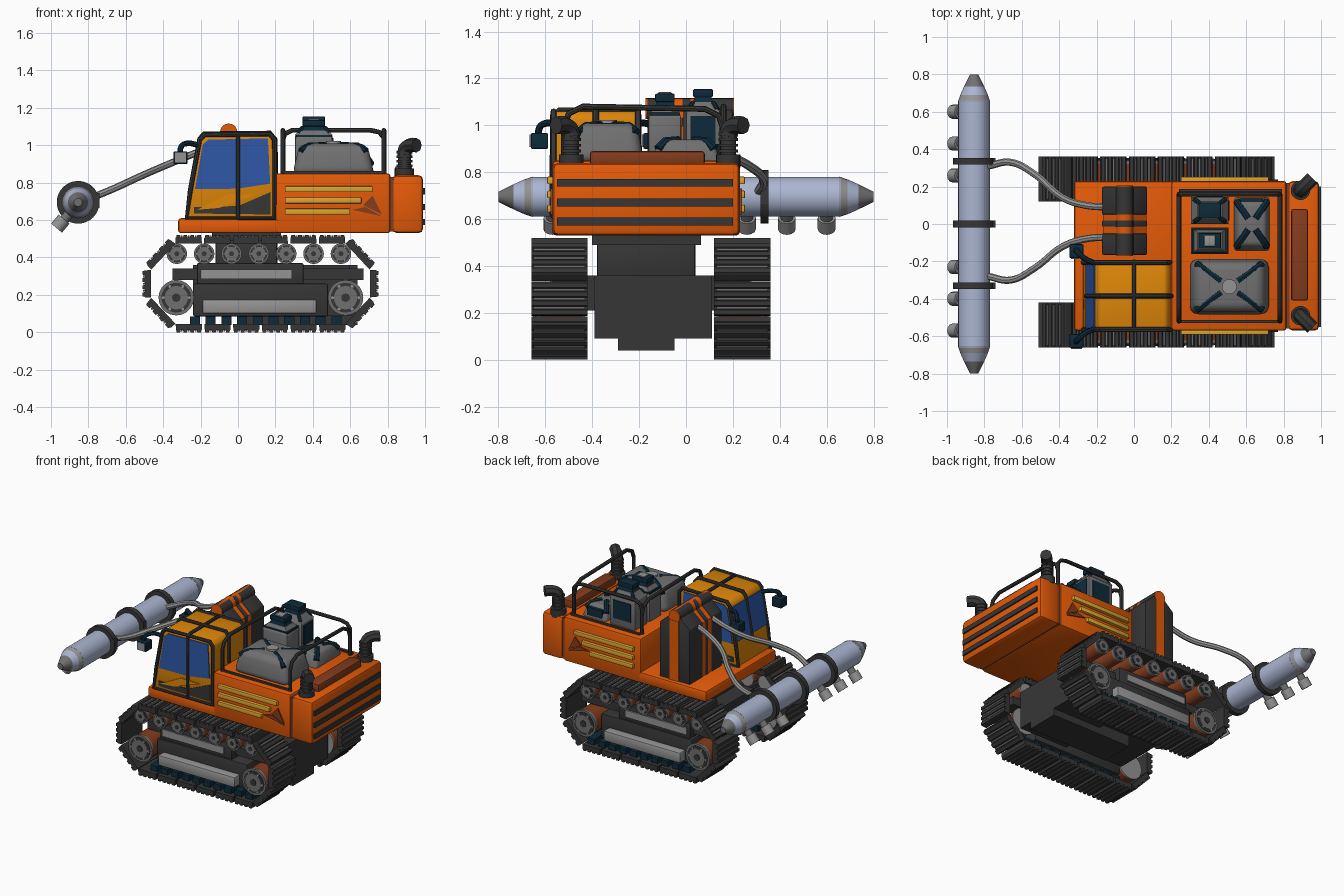
import bpy, bmesh, math
from mathutils import Vector

if "Cube" in bpy.data.objects:
    bpy.data.objects.remove(bpy.data.objects["Cube"])


def mat(name, r, g, b):
    m = bpy.data.materials.new(name)
    m.diffuse_color = [(c / 255 / 12.92 if c < 11 else ((c / 255 + .055) / 1.055) ** 2.4) for c in (r, g, b)] + [1]
    m.use_nodes = True
    m.node_tree.nodes["Principled BSDF"].inputs["Base Color"].default_value = m.diffuse_color
    return m


ORANGE = mat("orange paint", 228, 90, 8)
AMBER = mat("amber paint", 222, 134, 8)
DARK = mat("dark rubber", 54, 54, 54)
TEAL = mat("dark teal", 14, 42, 58)
GREY = mat("mid grey", 112, 112, 112)
LIGHT = mat("light grey", 148, 148, 148)
PALE = mat("pale blue metal", 172, 182, 210)
BROWN = mat("rust brown", 132, 60, 30)
YELLOW = mat("yellow trim", 220, 165, 50)
GLASS = mat("blue glass", 46, 88, 168)


def finish(name, bm, m, smooth=False):
    bmesh.ops.recalc_face_normals(bm, faces=bm.faces)
    me = bpy.data.meshes.new(name)
    bm.to_mesh(me)
    bm.free()
    me.materials.append(m)
    if smooth:
        me.shade_smooth()
        me.set_sharp_from_angle(angle=math.radians(40))
    ob = bpy.data.objects.new(name, me)
    bpy.context.collection.objects.link(ob)
    return ob


def box(name, x, y, z, m, bevel=0, taper=1.0, seg=2):
    """Box from (min, max) ranges; taper scales the top."""
    bm = bmesh.new()
    bmesh.ops.create_cube(bm, size=1)
    for v in bm.verts:
        k = taper if v.co.z > 0 else 1
        v.co = [(r[0] + r[1]) / 2 + c * (r[1] - r[0]) * s for r, c, s in zip((x, y, z), v.co, (k, k, 1))]
    if bevel:
        bmesh.ops.bevel(bm, geom=bm.edges[:], offset=bevel, segments=seg, profile=.5, affect='EDGES')
    return finish(name, bm, m, bevel > 0)


def prism(name, pts, y0, y1, m, bevel=0):
    """Profile in x/z pushed along y."""
    bm = bmesh.new()
    a, b = [[bm.verts.new((p[0], y, p[1])) for p in pts] for y in (y0, y1)]
    bm.faces.new(a)
    bm.faces.new(b[::-1])
    n = len(pts)
    for i in range(n):
        bm.faces.new((a[i], b[i], b[(i + 1) % n], a[(i + 1) % n]))
    if bevel:
        bmesh.ops.bevel(bm, geom=bm.edges[:], offset=bevel, segments=2, profile=.5, affect='EDGES')
    return finish(name, bm, m, bevel > 0)


def cyl(name, p, q, r, m, r2=None, seg=20):
    p, q = Vector(p), Vector(q)
    bm = bmesh.new()
    bmesh.ops.create_cone(bm, cap_ends=True, segments=seg, radius1=r, radius2=r if r2 is None else r2, depth=(q - p).length)
    rot = (q - p).to_track_quat('Z', 'Y').to_matrix().to_4x4()
    rot.translation = (p + q) / 2
    bm.transform(rot)
    return finish(name, bm, m, True)


def tube(name, pts, r, m, smooth=False, cyclic=False):
    cu = bpy.data.curves.new(name, 'CURVE')
    cu.dimensions, cu.bevel_depth, cu.bevel_resolution, cu.use_fill_caps = '3D', r, 2, True
    cu.resolution_u = 6
    sp = cu.splines.new('BEZIER' if smooth else 'POLY')
    items = sp.bezier_points if smooth else sp.points
    items.add(len(pts) - 1)
    for it, p in zip(items, pts):
        it.co = p if smooth else (*p, 1)
        if smooth:
            it.handle_left_type = it.handle_right_type = 'AUTO'
    sp.use_cyclic_u = cyclic
    tmp = bpy.data.objects.new(name + "_path", cu)
    bpy.context.collection.objects.link(tmp)
    bm = bmesh.new()
    bm.from_mesh(bpy.data.meshes.new_from_object(tmp.evaluated_get(bpy.context.evaluated_depsgraph_get())))
    bpy.data.objects.remove(tmp)
    return finish(name, bm, m, True)


# Tracks: ridged plates around an eight sided loop
loop = [(-.34, .03), (.58, .03), (.72, .18), (.72, .34), (.58, .49), (-.34, .49), (-.48, .34), (-.48, .18)]
for yc, s in ((-.54, -1), (.24, 1)):
    for i, a in enumerate(loop):
        a, b = Vector(a), Vector(loop[(i + 1) % 8])
        n = 6 if i in (0, 4) else 1
        step = (b - a) / n
        L, d = step.length, step.normalized()
        out = Vector((d.y, -d.x))
        for k in range(n):
            o = a + step * k
            prof = [(.04, -.015), (.96, -.015), (.96, .015)]
            for t in (.86, .62, .38, .14):
                prof += [(t + .08, .018), (t + .06, .03), (t - .06, .03), (t - .08, .018)]
            prism("track_plate", [o + d * L * u + out * h for u, h in prof], yc - .12, yc + .12, DARK)
            for t in (.26, .5, .74):
                strip = [(t - .03, .01), (t + .03, .01), (t + .03, .027), (t - .03, .027)]
                prism("track_rib", [o + d * L * u + out * h for u, h in strip], yc - .11, yc + .11, GREY)

    def side(v):  # distance outward from the track middle
        return yc + s * v

    # Drive wheels and rollers
    wheels = [(-.33, .185, .095), (.575, .185, .095)] + [(-.327 + .1462 * k, .42, .055) for k in range(7)]
    for x, z, r in wheels:
        cyl("wheel_axle", (x, side(-.10), z), (x, side(.085), z), r * .94, BROWN)
        cyl("wheel_back", (x, side(-.11), z), (x, side(-.10), z), r, LIGHT)
        cyl("wheel_rim", (x, side(.08), z), (x, side(.10), z), r, GREY)
        cyl("wheel_ring", (x, side(.10), z), (x, side(.104), z), r * .84, DARK)
        cyl("wheel_disc", (x, side(.10), z), (x, side(.108), z), r * .66, GREY)
        cyl("wheel_hub", (x, side(.10), z), (x, side(.112), z), r * .25, DARK, seg=8)
        for k in range(6):
            g = k * math.pi / 3
            cx, cz = x + math.cos(g) * r * .74, z + math.sin(g) * r * .74
            cyl("wheel_bolt", (cx, side(.10), cz), (cx, side(.11), cz), r * .09, LIGHT, seg=6)

    # Side frame with panels and lower rollers
    def span(u, v):
        return sorted((side(u), side(v)))
    box("track_beam", (-.35, .67), span(-.11, -.01), (.28, .34), DARK)
    box("upper_frame", (-.22, .35), span(-.11, .03), (.25, .37), DARK, .008)
    box("upper_panel", (-.20, .29), span(.0, .04), (.285, .335), LIGHT)
    box("lower_frame", (-.24, .48), span(-.11, .04), (.085, .26), DARK, .008)
    box("lower_panel", (-.19, .42), span(.0, .10), (.10, .175), LIGHT, .01)
    for k in range(10):
        x = -.23 + k * .084
        box("lower_roller", (x - .027, x + .027), span(-.09, .09), (.04, .085), TEAL)

# Undercarriage and turntable
box("center_frame", (-.24, .60), (-.43, .13), (.21, .36), DARK)
box("center_block", (.25, .64), (-.39, .11), (.09, .36), DARK)
box("center_belly", (-.22, .30), (-.39, .11), (.12, .25), DARK)
box("belly_pan", (.0, .64), (-.29, -.05), (.04, .12), DARK)
box("turntable", (-.12, .21), (-.38, .04), (.35, .50), DARK, .01)
box("turntable_flange", (-.14, .23), (-.40, .065), (.49, .535), DARK)

# House: deck, engine body and counterweight
box("deck", (-.32, .22), (-.57, .23), (.53, .61), ORANGE, .015)
box("engine_body", (.20, .815), (-.57, .23), (.53, .85), ORANGE, .015)
box("body_gap", (.80, .84), (-.56, .22), (.54, .83), BROWN)
box("counterweight", (.825, .99), (-.57, .23), (.53, .84), ORANGE, .025)
box("rear_cover", (.84, .93), (-.41, .08), (.83, .89), BROWN, .012)
for z in (.59, .67, .755):
    box("rear_slot", (.98, 1.0), (-.55, .20), (z - .017, z + .017), DARK)
for s in (-1, 1):
    y = -.17 + s * .40
    for x1, z in ((.72, .765), (.66, .705), (.60, .645)):
        box("side_grille", (.25, x1), sorted((y - s * .01, y + s * .022)), (z - .016, z + .016), YELLOW, .005)
    for pts in ([(.61, .655), (.77, .62), (.68, .67)], [(.67, .68), (.77, .63), (.72, .73)]):
        prism("side_vent", pts, y, y + s * .008, BROWN)
    box("deck_trim", (.24, .79), (-.17 + s * .35 - .008, -.17 + s * .35 + .008), (.845, .862), DARK)
    # Exhaust with ribbed stack and elbow
    y = -.155 + s * .335
    cyl("exhaust_base", (.89, y, .82), (.89, y, .875), .052, DARK)
    cyl("exhaust_stack", (.89, y, .85), (.89, y, .97), .034, DARK)
    for k in range(4):
        cyl("exhaust_rib", (.89, y, .885 + k * .024), (.89, y, .897 + k * .024), .042, DARK)
    tube("exhaust_elbow", [(.89, y, .94), (.895, y + s * .005, .98), (.92, y + s * .03, 1.0), (.955, y + s * .065, 1.0)], .038, DARK, True)

# Engine tanks and covers on the deck
def straps(x, y, z, inset, drop, r=.018):
    """Four bands running out from the middle of a cover."""
    cx, cy = sum(x) / 2, sum(y) / 2
    for a in x:
        for b in y:
            path = [(cx + (a - cx) * f, cy + (b - cy) * f, z - h) for f, h in ((.2, 0), (inset, .004), (inset + .2, drop))]
            tube("cover_strap", path, r, TEAL)


box("large_cover", (.29, .73), (-.49, -.18), (.84, 1.01), GREY, .045, .82, 4)
straps((.29, .73), (-.49, -.18), 1.0, .6, .03)
cyl("cover_cap", (.51, -.335, 1.0), (.51, -.335, 1.022), .04, LIGHT)
box("small_cover", (.53, .73), (-.15, .15), (.84, .94), GREY, .02, .75)
straps((.53, .73), (-.15, .15), .934, .6, .035, .02)
box("cover_panel", (.57, .69), (.10, .142), (.86, .92), TEAL)
for y0, y1, top in ((0, .145, 1.06), (-.16, -.02, 1.04)):
    c = (y0 + y1) / 2
    box("tank", (.305, .505), (y0, y1), (.84, top), GREY, .01)
    box("tank_top", (.305, .505), (y0, y1), (top - .005, top + .04), GREY, 0, .65)
    box("tank_cap", (.34, .47), (c - .045, c + .045), (top + .03, top + .06), TEAL, 0, .8)
    box("tank_lid", (.345, .465), (c - .042, c + .042), (top + .06, top + .095), TEAL, .006)
box("tank_panel", (.335, .475), (.05, .151), (.90, 1.03), TEAL)
box("tank_rear_panel", (.45, .511), (.02, .125), (.90, 1.04), TEAL)
straps((.305, .505), (0, .145), 1.095, .62, .03, .013)
box("tank_rim", (.31, .50), (-.155, -.025), (1.03, 1.055), TEAL)
box("filler_plug", (.375, .435), (-.12, -.06), (1.12, 1.142), LIGHT, .006)

# Guard rails
tube("side_rail", [(.24, .16, .85), (.24, .16, 1.03), (.25, .16, 1.06), (.29, .16, 1.08), (.71, .16, 1.08), (.755, .16, 1.07), (.78, .16, 1.04), (.78, .16, .85)], .013, DARK)
for x in (.24, .78):
    tube("cross_rail", [(x, -.52, .85), (x, -.52, 1.0), (x, -.50, 1.05), (x, -.44, 1.08), (x, .08, 1.07), (x, .14, 1.04), (x, .16, .98), (x, .16, .85)], .013, DARK)

# Cab with glass, lower panels and tube frame
cab = [(-.275, .61), (-.255, .76), (-.205, 1.03), (-.18, 1.055), (.17, 1.06), (.195, 1.03), (.195, .61)]
prism("cab", cab, -.565, -.205, AMBER, .012)
for y, s in ((-.565, -1), (-.205, 1)):
    e = y + s * .006
    prism("side_window", [(-.23, .765), (-.188, 1.005), (-.16, 1.03), (.16, 1.037), (.172, .795), (.0, .768)], y, e, GLASS)
    prism("side_lower_panel", [(-.235, .635), (-.235, .67), (.0, .675), (.175, .75), (.175, .63)], y, e, DARK)
    prism("side_stripe", [(-.22, .655), (-.1, .665), (.09, .735), (-.05, .74)], y, e + s * .002, AMBER)
    tube("cab_frame", [(x, y, z) for x, z in cab], .013, DARK, cyclic=True)
prism("front_window", [(-.252, .78), (-.208, 1.015), (-.214, 1.016), (-.258, .78)], -.555, -.215, GLASS)
tube("roof_bar", [(-.255, -.385, .76), (-.205, -.385, 1.035), (-.18, -.385, 1.062), (.17, -.385, 1.066), (.2, -.385, 1.03), (.2, -.385, .85)], .013, DARK)
tube("cab_hoop", [(0, -.57, .61), (0, -.57, 1.04), (0, -.54, 1.065), (0, -.23, 1.065), (0, -.2, 1.04), (0, -.2, .61)], .012, DARK)

# Mirrors
for y, s in ((-.56, -1), (-.21, 1)):
    m = y + s * .065
    tube("mirror_arm", [(-.21, y, 1.0), (-.27, y + s * .03, 1.01), (-.305, m, .99), (-.305, m, .93)], .015, TEAL, True)
    box("mirror", (-.345, -.27), (m - .037, m + .037), (.90, .967), TEAL, .006)
    box("mirror_glass", (-.338, -.277), (m - .042, m - .036), (.908, .96), LIGHT)

# Striped mast with hinge pin
mast = [(-.17, .60), (-.17, 1.0), (-.09, 1.07), (-.01, 1.07), (.07, 1.0), (.07, .60)]
core = [(-.05 + (x + .05) * .97, z - .005) for x, z in mast]
prism("mast_core", core, -.15, .18, ORANGE)
for y0, y1 in ((-.165, -.05), (-.015, .02), (.05, .20)):
    prism("mast_plate", mast, y0, y1, DARK, .008)
    cyl("mast_hinge", (-.05, y0, 1.07), (-.05, y1, 1.07), .046, DARK)
cyl("mast_pin", (-.05, -.172, 1.072), (-.05, .205, 1.072), .044, ORANGE)
box("mast_side_stripe", (-.085, -.015), (.198, .207), (.61, 1.04), ORANGE)

# Spray boom: body, tips, clamps and nozzles
bx, bz = -.855, .695
cyl("boom_body", (bx, -.66, bz), (bx, .66, bz), .085, PALE, seg=32)
for s in (-1, 1):
    cyl("boom_collar", (bx, s * .655, bz), (bx, s * .69, bz), .086, LIGHT, .074, 32)
    cyl("boom_cone", (bx, s * .69, bz), (bx, s * .735, bz), .074, PALE, .054, 32)
    cyl("boom_tip", (bx, s * .735, bz), (bx, s * .80, bz), .054, GREY, .022, 32)
for y in (-.33, 0, .335):
    cyl("boom_clamp", (bx, y - .018, bz), (bx, y + .018, bz), .114, DARK, seg=32)
    box("clamp_lug", (bx + .07, bx + .115), (y - .018, y + .018), (bz - .03, bz + .05), DARK)
for y in (-.57, -.40, -.23, .26, .43, .60):
    cyl("nozzle_stem", (bx - .03, y, bz - .04), (bx - .08, y, bz - .1), .026, GREY, seg=12)
    cyl("nozzle_head", (bx - .075, y, bz - .09), (bx - .115, y, bz - .138), .038, LIGHT, seg=12)

# Support hoses between the boom and the mast
for s in (-1, 1):
    tube("support_hose", [(-.78, .015 + s * .295, .72), (-.66, .015 + s * .315, .77), (-.53, .015 + s * .25, .83),
                          (-.38, .01 + s * .13, .895), (-.26, .01 + s * .09, .945), (-.12, .01 + s * .08, 1.0)], .019, LIGHT, True)
